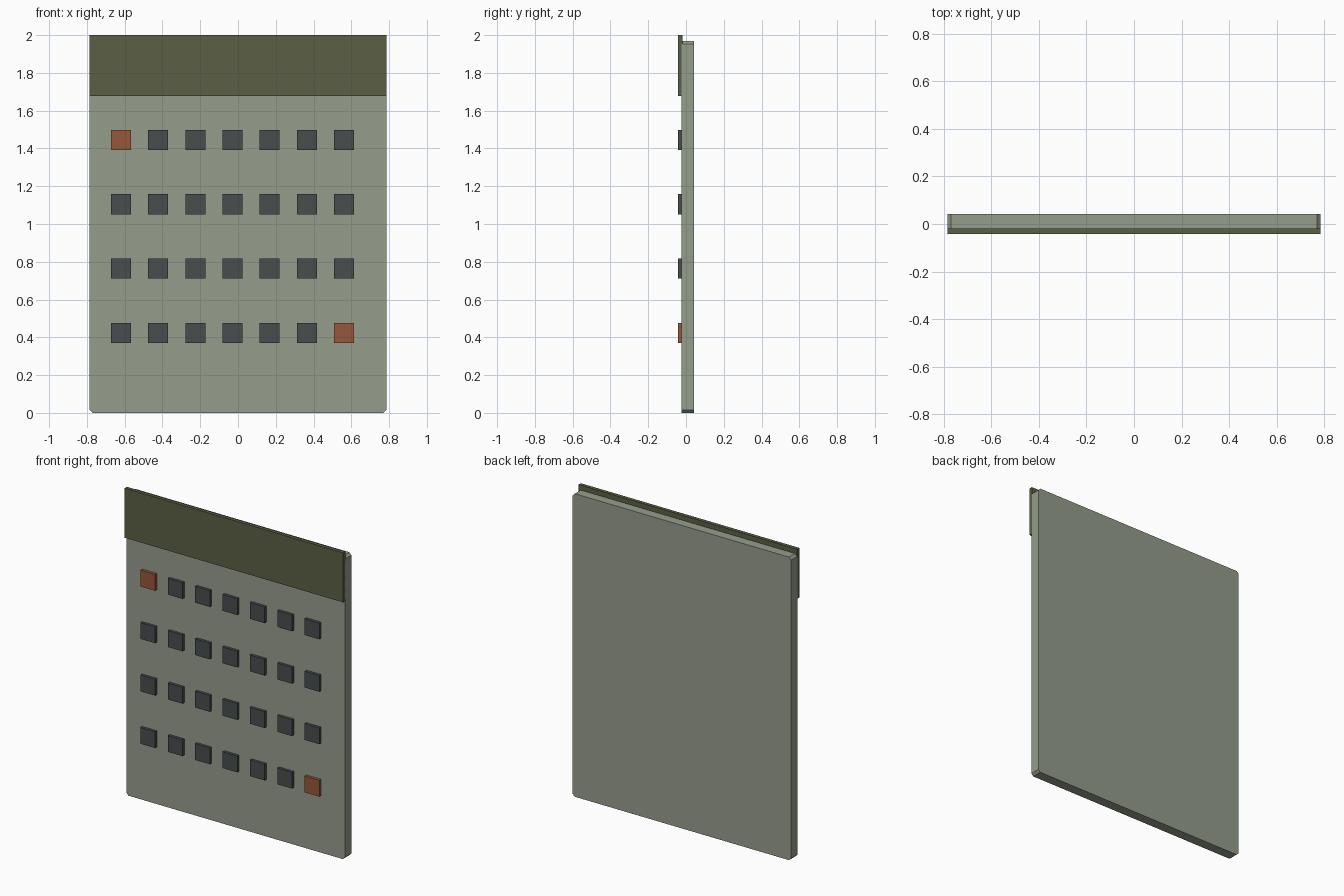
import bpy, bmesh

if "Cube" in bpy.data.objects:
    bpy.data.objects.remove(bpy.data.objects["Cube"])


def material(name, rgb):
    m = bpy.data.materials.new(name)
    m.diffuse_color = (*rgb, 1)
    m.use_nodes = True
    m.node_tree.nodes["Principled BSDF"].inputs["Base Color"].default_value = m.diffuse_color
    return m


def box(name, x, y, z, mat, chamfer=0):
    """Box from (min, max) ranges; chamfer cuts the edges running along y."""
    me = bpy.data.meshes.new(name)
    bm = bmesh.new()
    bmesh.ops.create_cube(bm, size=1)
    for v in bm.verts:
        v.co = [r[0] if c < 0 else r[1] for c, r in zip(v.co, (x, y, z))]
    if chamfer:
        edges = [e for e in bm.edges
                 if abs(e.verts[0].co.y - e.verts[1].co.y) > 1e-4]
        bmesh.ops.bevel(bm, geom=edges, offset=chamfer, segments=1,
                        affect='EDGES')
    bm.to_mesh(me)
    bm.free()
    me.materials.append(mat)
    ob = bpy.data.objects.new(name, me)
    bpy.context.collection.objects.link(ob)
    return ob


sage = material("sage", (0.30, 0.335, 0.26))
olive = material("olive", (0.105, 0.115, 0.06))
slate = material("slate", (0.065, 0.075, 0.075))
rust = material("rust", (0.31, 0.095, 0.04))

# Backing board and header strip
box("board", (-0.785, 0.785), (-0.024, 0.042), (0, 1.968), sage, 0.015)
box("header_strip", (-0.785, 0.785), (-0.042, -0.019), (1.678, 2.0), olive)

# Grid of day tiles, first and last highlighted
ROWS, COLS, HALF = 4, 7, 0.053
for r in range(ROWS):
    for c in range(COLS):
        x = -0.619 + c * 0.1967
        z = 1.445 - r * 0.3405
        marked = (r, c) in ((0, 0), (ROWS - 1, COLS - 1))
        box(f"day_tile_{r + 1}_{c + 1}", (x - HALF, x + HALF),
            (-0.042, -0.022), (z - HALF, z + HALF), rust if marked else slate)
